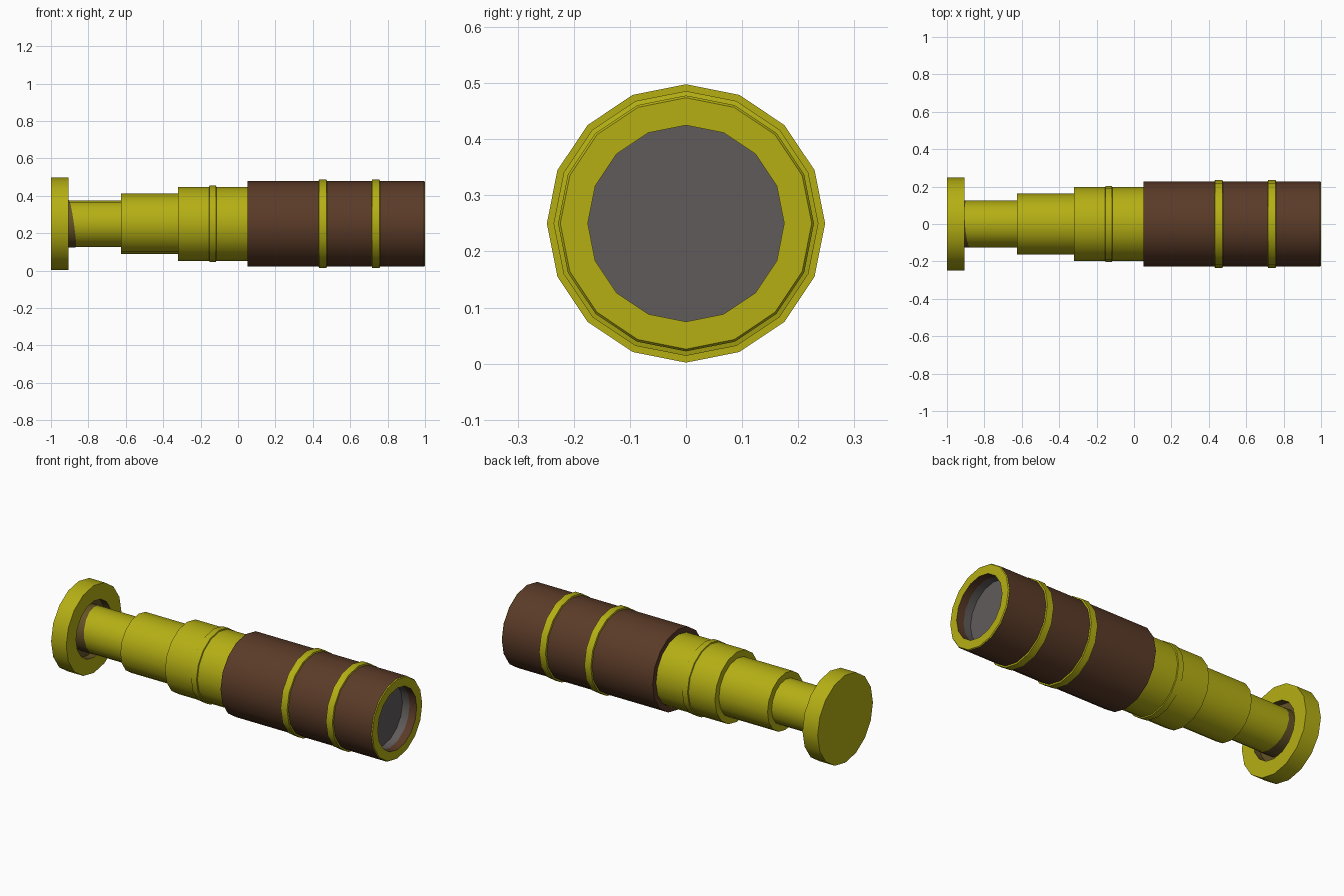
import bpy, bmesh, math

if "Cube" in bpy.data.objects:
    bpy.data.objects.remove(bpy.data.objects["Cube"])

SIDES, ZC = 16, 0.25


def mat(name, rgb):
    m = bpy.data.materials.new(name)
    m.diffuse_color = (*rgb, 1)
    m.use_nodes = True
    m.node_tree.nodes["Principled BSDF"].inputs["Base Color"].default_value = m.diffuse_color
    return m


GOLD = mat("gold", (0.46, 0.43, 0.007))
BROWN = mat("brown_leather", (0.105, 0.044, 0.021))
GREY = mat("grey_glass", (0.115, 0.105, 0.102))
BRONZE = mat("dull_bronze", (0.13, 0.085, 0.02))


def lathe(name, profile, mats, segs=None, slant=0.0):
    """Revolve (x, r) points about the long axis; segs gives a material per segment."""
    bm = bmesh.new()
    rings = []
    for i, (x, r) in enumerate(profile):
        if r == 0:
            rings.append([bm.verts.new((x, 0, ZC))])
            continue
        ring = []
        for k in range(SIDES):
            a = 2 * math.pi * k / SIDES
            y, z = r * math.cos(a), r * math.sin(a)
            dx = -slant * (z + 0.5 * y) / r if i == len(profile) - 1 else 0
            ring.append(bm.verts.new((x + dx, y, ZC + z)))
        rings.append(ring)
    for i, (a, b) in enumerate(zip(rings, rings[1:])):
        for k in range(SIDES):
            n = (k + 1) % SIDES
            if len(a) == 1:
                vs = (a[0], b[n], b[k])
            elif len(b) == 1:
                vs = (a[k], a[n], b[0])
            else:
                vs = (a[k], a[n], b[n], b[k])
            f = bm.faces.new(vs)
            f.material_index = segs[i] if segs else 0
    bmesh.ops.recalc_face_normals(bm, faces=bm.faces)
    me = bpy.data.meshes.new(name)
    bm.to_mesh(me)
    bm.free()
    for m in mats:
        me.materials.append(m)
    ob = bpy.data.objects.new(name, me)
    bpy.context.collection.objects.link(ob)
    bpy.context.view_layer.objects.active = ob
    for o in bpy.context.selected_objects:
        o.select_set(False)
    ob.select_set(True)
    bpy.ops.object.shade_smooth_by_angle(angle=math.radians(35))
    return ob


# Eyepiece: wide flange with a shallow recess around the inner tube
lathe("eyepiece", [(-1, 0), (-1, 0.248), (-0.905, 0.248), (-0.905, 0.16),
                   (-0.945, 0.16), (-0.945, 0)],
      [GOLD, BRONZE], [0, 0, 0, 1, 1])

# Slanted collar where the inner tube leaves the eyepiece
lathe("eyepiece_collar", [(-0.94, 0.1265), (-0.886, 0.1265)], [BRONZE], slant=0.018)

# Three telescoping draw tubes
for name, x0, x1, r in (("small_tube", -0.945, -0.61, 0.125),
                        ("middle_tube", -0.625, -0.30, 0.162),
                        ("large_tube", -0.32, 0.07, 0.198)):
    lathe(name, [(x0, 0), (x0, r), (x1, r), (x1, 0)], [GOLD])


# Bands around the large tube and the body
def band(name, x, w, r, base):
    lathe(name, [(x - w, base), (x - w + 0.003, r), (x + w - 0.003, r), (x + w, base)], [GOLD])


band("tube_band", -0.135, 0.02, 0.204, 0.195)
band("rear_body_band", 0.453, 0.023, 0.236, 0.225)
band("front_body_band", 0.737, 0.023, 0.236, 0.225)

# Leather body with gold front rim and hollow mouth
lathe("body", [(0.05, 0), (0.05, 0.228), (0.995, 0.228), (1.0, 0.224), (1.0, 0.175),
               (0.955, 0.175), (0.91, 0.175), (0.91, 0)],
      [BROWN, GOLD, GREY], [0, 0, 1, 1, 0, 2, 2])
